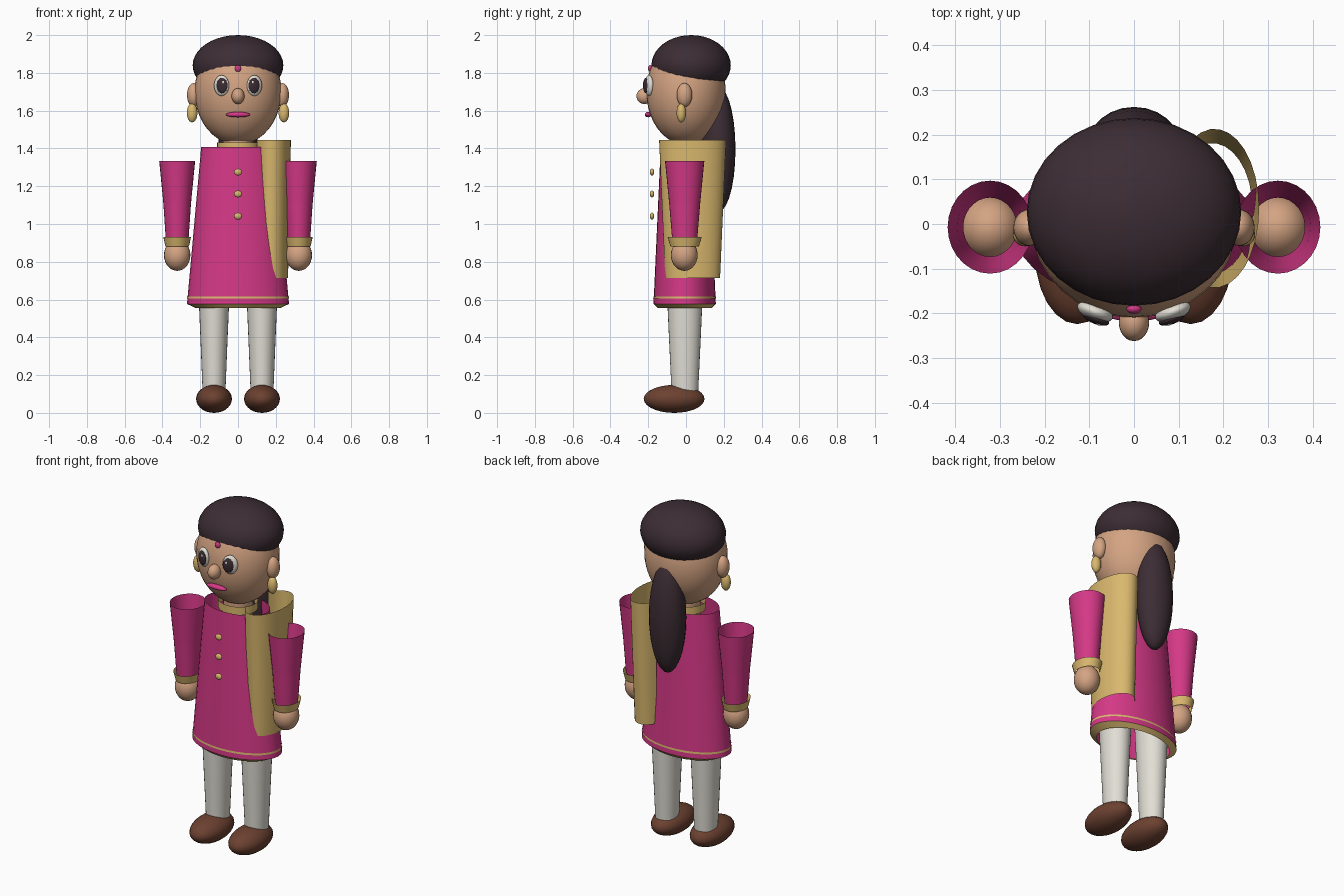
import bpy, bmesh, math
from mathutils import Matrix

if "Cube" in bpy.data.objects:
    bpy.data.objects.remove(bpy.data.objects["Cube"])


def material(name, rgb):
    m = bpy.data.materials.new(name)
    m.diffuse_color = (*rgb, 1)
    m.use_nodes = True
    m.node_tree.nodes["Principled BSDF"].inputs["Base Color"].default_value = m.diffuse_color
    return m


SKIN = material("skin", (0.66, 0.37, 0.225))
HAIR = material("dark_hair", (0.045, 0.026, 0.034))
PINK = material("magenta_cloth", (0.66, 0.04, 0.24))
GOLD = material("gold_cloth", (0.70, 0.48, 0.155))
WHITE = material("off_white", (0.75, 0.73, 0.66))
BROWN = material("brown_leather", (0.15, 0.053, 0.03))


def finish(bm, name, mat):
    me = bpy.data.meshes.new(name)
    for f in bm.faces:
        f.smooth = True
    bm.to_mesh(me)
    bm.free()
    ob = bpy.data.objects.new(name, me)
    me.materials.append(mat)
    bpy.context.collection.objects.link(ob)
    return ob


def ellipsoid(name, mat, centre, radii, turn=0.0, segs=24, rings=14):
    bm = bmesh.new()
    bmesh.ops.create_uvsphere(bm, u_segments=segs, v_segments=rings, radius=1)
    bm.transform(Matrix.Translation(centre) @ Matrix.Rotation(turn, 4, 'Z')
                 @ Matrix.Diagonal((*radii, 1)))
    return finish(bm, name, mat)


def tube(name, mat, rows, start=0.0, sweep=360.0, segs=28):
    """Open cloth tube; rows are (z, centre x, centre y, rx, ry) from top to bottom."""
    bm = bmesh.new()
    closed = sweep >= 360
    count = segs if closed else segs + 1
    loops = []
    for z, cx, cy, rx, ry in rows:
        ring = []
        for i in range(count):
            a = math.radians(start + sweep * i / segs)
            ring.append(bm.verts.new((cx + rx * math.cos(a), cy + ry * math.sin(a), z)))
        loops.append(ring)
    for up, low in zip(loops, loops[1:]):
        for i in range(segs):
            j = (i + 1) % count
            bm.faces.new((low[i], low[j], up[j], up[i]))
    return finish(bm, name, mat)


# Head, hair and ponytail
ellipsoid("head", SKIN, (0, 0, 1.70), (0.23, 0.21, 0.28), segs=32, rings=20)
ellipsoid("hair_cap", HAIR, (0, 0.027, 1.84), (0.24, 0.21, 0.16), segs=32, rings=20)
ellipsoid("ponytail", HAIR, (0, 0.172, 1.395), (0.105, 0.09, 0.33))

# Face
ellipsoid("nose", SKIN, (0, -0.22, 1.677), (0.034, 0.042, 0.042))
ellipsoid("mouth", PINK, (0, -0.20, 1.579), (0.065, 0.018, 0.014))
ellipsoid("forehead_dot", PINK, (0, -0.19, 1.823), (0.017, 0.011, 0.018), segs=16, rings=10)

# Tunic, hem, collar and neck
tube("neck", SKIN, [(1.50, 0, 0, 0.08, 0.08), (1.34, 0, 0, 0.08, 0.08)])
tube("collar", GOLD, [(1.432, 0, 0, 0.11, 0.10), (1.385, 0, 0, 0.11, 0.10)])
tube("tunic", PINK, [(1.407, 0, -0.007, 0.195, 0.127), (0.577, 0, -0.007, 0.27, 0.165)], segs=32)
tube("tunic_hem", GOLD, [(0.577, 0, -0.007, 0.27, 0.165), (0.555, 0, -0.007, 0.225, 0.143)], segs=32)
tube("hem_stripe", GOLD, [(0.617, 0, -0.007, 0.2695, 0.1655), (0.606, 0, -0.007, 0.2705, 0.1665)], segs=32)
for k, z in enumerate((1.275, 1.159, 1.042)):
    ellipsoid(f"button_{k + 1}", GOLD, (0, -0.18, z), (0.021, 0.012, 0.018), segs=16, rings=10)

# Scarf draped over one shoulder, open towards the body
tube("scarf", GOLD, [(1.444, 0.18, 0.035, 0.10, 0.178), (0.715, 0.175, 0.035, 0.09, 0.146)],
     start=-143, sweep=286, segs=24)

# Paired parts
for side, s in (("left", -1), ("right", 1)):
    # eyes
    t = s * 0.36
    ellipsoid(f"{side}_eye_white", WHITE, (s * 0.087, -0.196, 1.733), (0.042, 0.021, 0.055), t)
    ellipsoid(f"{side}_pupil", HAIR, (s * 0.085, -0.212, 1.733), (0.031, 0.012, 0.041), t)
    ellipsoid(f"{side}_eye_glint", WHITE, (s * 0.078, -0.222, 1.75), (0.007, 0.005, 0.009), segs=12, rings=8)
    # ears and earrings
    ellipsoid(f"{side}_ear", SKIN, (s * 0.235, -0.008, 1.683), (0.035, 0.041, 0.063))
    ellipsoid(f"{side}_earring", GOLD, (s * 0.243, -0.025, 1.588), (0.028, 0.025, 0.05))
    # arms
    ax, ay = s * 0.322, -0.007
    tube(f"{side}_sleeve_upper", PINK, [(1.333, ax, ay, 0.095, 0.104), (1.107, ax, ay, 0.073, 0.082)])
    tube(f"{side}_sleeve_lower", PINK, [(1.107, ax, ay, 0.073, 0.082), (0.915, ax, ay, 0.060, 0.066)])
    tube(f"{side}_cuff", GOLD, [(0.93, ax, ay, 0.073, 0.09), (0.88, ax, ay, 0.062, 0.075)])
    ellipsoid(f"{side}_hand", SKIN, (ax, ay - 0.002, 0.835), (0.07, 0.071, 0.083))
    # legs and shoes
    lx, ly = s * 0.127, -0.006
    tube(f"{side}_trouser_upper", WHITE, [(0.70, lx, ly, 0.085, 0.098), (0.395, lx, ly, 0.072, 0.084)])
    tube(f"{side}_trouser_lower", WHITE, [(0.395, lx, ly, 0.072, 0.084), (0.10, lx, ly, 0.060, 0.070)])
    ellipsoid(f"{side}_shoe", BROWN, (lx, -0.063, 0.074), (0.095, 0.161, 0.074))
